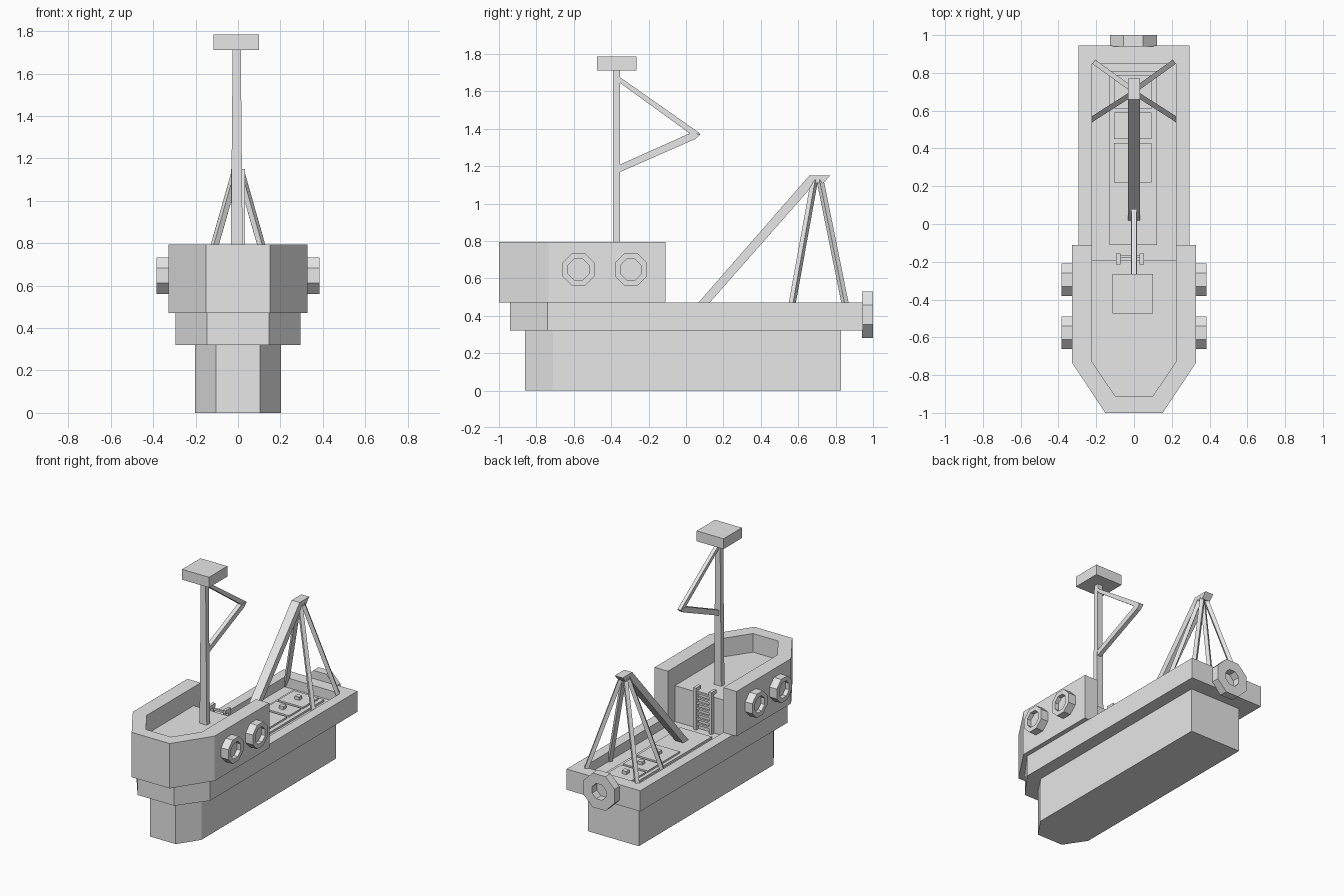
import bpy, bmesh, math
from mathutils import Vector, Matrix

cube = bpy.data.objects.get("Cube")
if cube:
    bpy.data.objects.remove(cube, do_unlink=True)

grey = bpy.data.materials.new("light_grey")
grey.use_nodes = True
grey.diffuse_color = (0.8, 0.8, 0.8, 1)
grey.node_tree.nodes["Principled BSDF"].inputs["Base Color"].default_value = (0.8, 0.8, 0.8, 1)


def finish(name, bm):
    bmesh.ops.recalc_face_normals(bm, faces=bm.faces)
    mesh = bpy.data.meshes.new(name)
    bm.to_mesh(mesh)
    bm.free()
    mesh.materials.append(grey)
    obj = bpy.data.objects.new(name, mesh)
    bpy.context.collection.objects.link(obj)
    return obj


def bridge(bm, a, b):
    n = len(a)
    for i in range(n):
        bm.faces.new((a[i], a[(i + 1) % n], b[(i + 1) % n], b[i]))


def loop(bm, points):
    return [bm.verts.new(p) for p in points]


def prism(name, outline, z0, z1):
    """Extrude a plan outline upward."""
    bm = bmesh.new()
    low = loop(bm, [(x, y, z0) for x, y in outline])
    high = loop(bm, [(x, y, z1) for x, y in outline])
    bm.faces.new(low)
    bm.faces.new(high)
    bridge(bm, low, high)
    return finish(name, bm)


def side_plate(name, profile, half):
    """Extrude a side (y, z) profile across x."""
    bm = bmesh.new()
    a = loop(bm, [(-half, y, z) for y, z in profile])
    b = loop(bm, [(half, y, z) for y, z in profile])
    bm.faces.new(a)
    bm.faces.new(b)
    bridge(bm, a, b)
    return finish(name, bm)


def tray(name, outer, inner, z0, floor, z1):
    """Solid block with a recess in its top."""
    bm = bmesh.new()
    loops = [loop(bm, [(x, y, z) for x, y in o])
             for o, z in ((outer, z0), (outer, z1), (inner, z1), (inner, floor))]
    for a, b in zip(loops, loops[1:]):
        bridge(bm, a, b)
    bm.faces.new(loops[0])
    bm.faces.new(loops[-1])
    return finish(name, bm)


def box(name, x0, x1, y0, y1, z0, z1):
    return prism(name, [(x0, y0), (x1, y0), (x1, y1), (x0, y1)], z0, z1)


def beam(name, start, end, width):
    start, end = Vector(start), Vector(end)
    d = end - start
    bm = bmesh.new()
    rot = d.to_track_quat('Z', 'Y').to_matrix().to_4x4()
    bmesh.ops.create_cube(bm, size=1, matrix=Matrix.Translation((start + end) / 2) @ rot
                          @ Matrix.Diagonal((width, width, d.length, 1)))
    return finish(name, bm)


def ring(name, place, radius, hole, depth, lens=None):
    """Eight-sided ring along local z, with an optional recessed pane."""
    bm = bmesh.new()

    def circle(r, z):
        angles = [math.pi * (i + 0.5) / 4 for i in range(8)]
        return loop(bm, [place @ Vector((r * math.cos(t), r * math.sin(t), z)) for t in angles])
    loops = [circle(r, z) for r, z in ((radius, 0), (radius, depth), (hole, depth), (hole, 0))]
    for i in range(4):
        bridge(bm, loops[i], loops[(i + 1) % 4])
    if lens is not None:
        bm.faces.new(circle(hole, lens))
    return finish(name, bm)


def boat_outline(half, bow_half, bow, shoulder, stern):
    return [(-bow_half, bow), (bow_half, bow), (half, shoulder),
            (half, stern), (-half, stern), (-half, shoulder)]


# Hull and main deck
prism("lower_hull", boat_outline(0.203, 0.103, -0.86, -0.71, 0.83), 0, 0.325)
tray("main_deck", boat_outline(0.295, 0.147, -0.94, -0.74, 0.945),
     boat_outline(0.222, 0.1, -0.88, -0.72, 0.85), 0.32, 0.4, 0.47)

# Raised bow: U-shaped bulwark around the foredeck
bulwark = [(0.328, -0.11), (0.328, -0.735), (0.152, -1), (-0.152, -1), (-0.328, -0.735),
           (-0.328, -0.11), (-0.222, -0.11), (-0.222, -0.73), (-0.1, -0.91),
           (0.1, -0.91), (0.222, -0.73), (0.222, -0.11)]
prism("bow_bulwark", bulwark, 0.47, 0.795)
prism("foredeck", boat_outline(0.222, 0.1, -0.91, -0.73, -0.19), 0.39, 0.66)

# Portholes on both sides
for side, label in ((1, "left"), (-1, "right")):
    for y, where in ((-0.575, "front"), (-0.295, "rear")):
        place = Matrix.Translation((side * 0.325, y, 0.647)) @ Matrix.Rotation(side * math.pi / 2, 4, 'Y')
        ring(f"{label}_{where}_porthole", place, 0.093, 0.06, 0.06, 0.03)

# Life ring on the stern
ring("life_ring", Matrix.Translation((-0.003, 0.94, 0.405)) @ Matrix.Rotation(-math.pi / 2, 4, 'X'),
     0.134, 0.06, 0.06)

# Hatches with handles
box("hatch_base", -0.13, 0.123, -0.11, 0.81, 0.395, 0.415)
for i, (y0, y1) in enumerate(((0.22, 0.43), (0.45, 0.59), (0.61, 0.79))):
    mid = (y0 + y1) / 2
    box(f"hatch_{i + 1}", -0.105, 0.093, y0, y1, 0.41, 0.427)
    box(f"hatch_handle_{i + 1}", -0.024, 0.012, mid - 0.018, mid + 0.018, 0.42, 0.45)

# Ladder from the main deck to the foredeck
for x in (-0.083, 0.041):
    box("ladder_rail", x - 0.011, x + 0.011, -0.185, -0.16, 0.4, 0.7)
    box("ladder_hook", x - 0.011, x + 0.011, -0.215, -0.155, 0.68, 0.705)
for i in range(7):
    z = 0.435 + i * 0.038
    box("ladder_rung", -0.083, 0.041, -0.18, -0.165, z, z + 0.014)

# Mast with lookout box
bm = bmesh.new()
ends = [loop(bm, [(sx * w - 0.006, -0.372 + sy * 0.018, z) for sx, sy in
                  ((-1, -1), (1, -1), (1, 1), (-1, 1))])
        for w, z in ((0.029, 0.65), (0.019, 1.72))]
bridge(bm, *ends)
for end in ends:
    bm.faces.new(end)
finish("mast", bm)
box("lookout_box", -0.115, 0.1, -0.475, -0.265, 1.71, 1.785)

# Triangular bracket behind the mast
side_plate("bracket_upper", [(-0.36, 1.68), (0.075, 1.375), (0.02, 1.375), (-0.36, 1.65)], 0.013)
side_plate("bracket_lower", [(-0.36, 1.205), (0.02, 1.375), (0.08, 1.372),
                             (0.05, 1.345), (-0.36, 1.165)], 0.015)

# Cargo boom and its four legs
side_plate("boom", [(0.005, 0.4), (0.065, 0.4), (0.69, 1.11), (0.735, 1.11),
                    (0.77, 1.15), (0.66, 1.15)], 0.032)
for sx in (-1, 1):
    for sy, name in ((-1, "front_leg"), (1, "rear_leg")):
        beam(name, (sx * 0.015, 0.702 + sy * 0.015, 1.125),
             (sx * 0.222, 0.71 + sy * 0.155, 0.395), 0.027)
